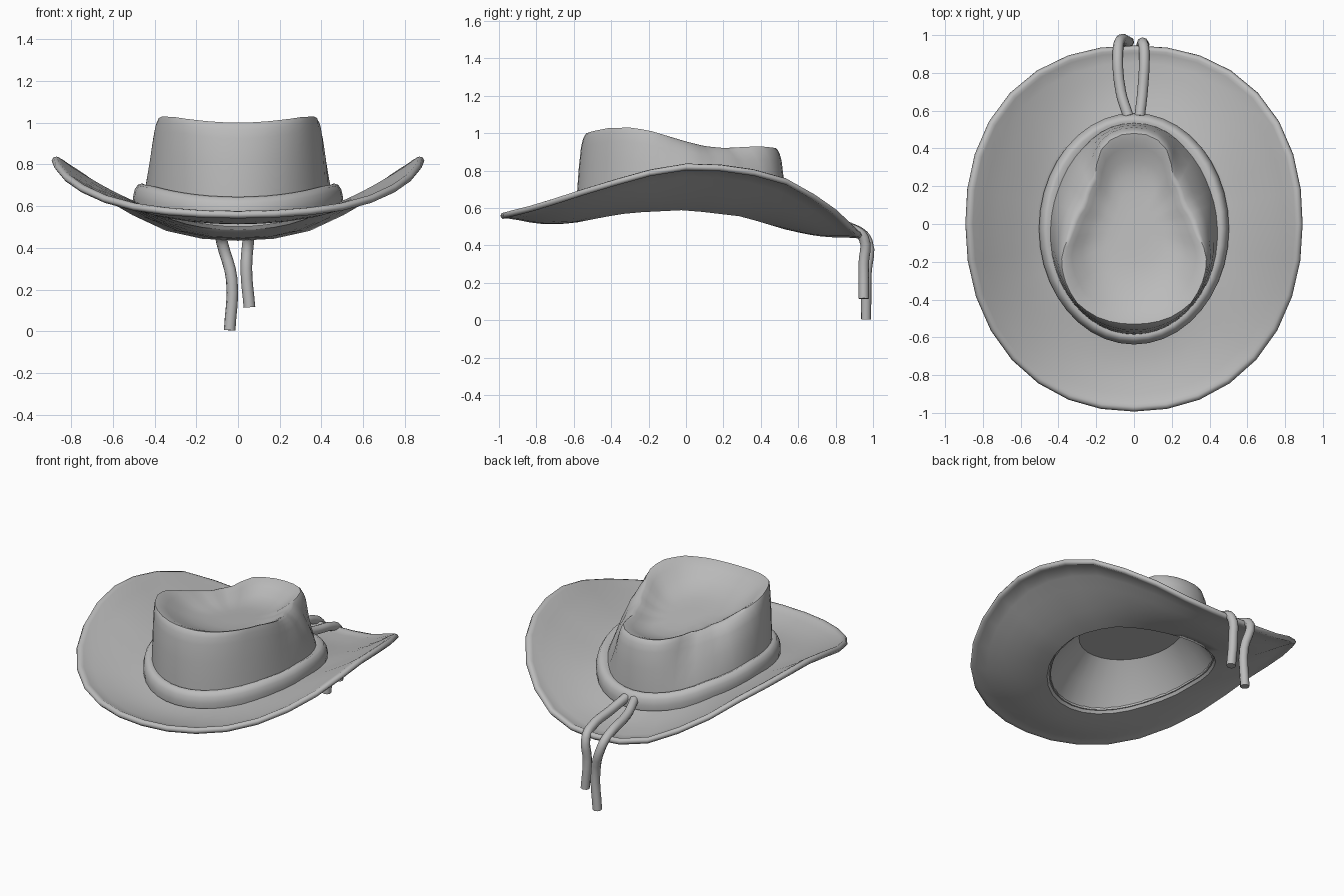
import bpy, bmesh
from math import pi, sin, cos, atan2, hypot, radians
from mathutils import Vector

cube = bpy.data.objects.get("Cube")
if cube:
    bpy.data.objects.remove(cube)

felt = bpy.data.materials.new("grey felt")
felt.use_nodes = True
GREY = (0.5, 0.5, 0.5, 1)
felt.diffuse_color = GREY
felt.node_tree.nodes["Principled BSDF"].inputs["Base Color"].default_value = GREY


def interp(keys, v):
    """Linear interpolation through (position, value) keys."""
    if v <= keys[0][0]:
        return keys[0][1]
    for (a, p), (b, q) in zip(keys, keys[1:]):
        if v <= b:
            return p + (q - p) * (v - a) / (b - a)
    return keys[-1][1]


def finish(obj, angle):
    obj.data.materials.append(felt)
    bpy.ops.object.select_all(action="DESELECT")
    obj.select_set(True)
    bpy.context.view_layer.objects.active = obj
    bpy.ops.object.shade_smooth_by_angle(angle=radians(angle))


def loft(name, rings, loop=False, cap=False, angle=40):
    """Skin closed rings of points; loop joins last to first, cap fills the last."""
    bm = bmesh.new()
    rows = [[bm.verts.new(p) for p in ring] for ring in rings]
    pairs = list(zip(rows, rows[1:])) + ([(rows[-1], rows[0])] if loop else [])
    n = len(rows[0])
    for lower, upper in pairs:
        for i in range(n):
            j = (i + 1) % n
            bm.faces.new((lower[i], lower[j], upper[j], upper[i]))
    if cap:
        bm.faces.new(rows[-1])
    bmesh.ops.recalc_face_normals(bm, faces=bm.faces)
    mesh = bpy.data.meshes.new(name)
    bm.to_mesh(mesh)
    bm.free()
    obj = bpy.data.objects.new(name, mesh)
    bpy.context.collection.objects.link(obj)
    finish(obj, angle)


def angles(n):
    return [2 * pi * i / n for i in range(n)]


# Height guides along the hat's length
HEAD_Z = [(-.6, .525), (-.45, .555), (-.3, .58), (0, .595), (.3, .56), (.55, .485)]
EDGE_Z = [(-1, .555), (-.8, .605), (-.6, .67), (-.4, .73), (-.2, .785), (0, .817), (.2, .812),
          (.45, .775), (.6, .718), (.8, .585), (.9, .49), (.95, .445)]
RIM_Z = [(-.53, 1.0), (-.5, 1.01), (-.42, 1.026), (-.3, 1.03), (-.2, 1.015), (-.1, .985),
         (0, .955), (.1, .93), (.2, .92), (.4, .93), (.48, .92)]
DENT_Z = [(-.4, .91), (-.1, .88), (.3, .84)]
MID_Y = -.025


def head(a, grow=0.0):
    """Oval of the head opening, widened by grow."""
    return Vector(((.445 + grow) * cos(a), MID_Y + (.555 + grow) * sin(a), 0))


def edge(a, inset=0.0):
    """Outer outline of the brim, slightly squared, more so at the back."""
    c, s = cos(a), sin(a)
    e, length = (2.25, .945) if s > 0 else (2.15, .993)
    r = (abs(c) ** e + abs(s) ** e) ** (-1 / e)
    return Vector(((.893 - inset) * r * c, (length - inset) * r * s, 0))


def brim_point(a, t, lift, inset):
    p, q = head(a), edge(a, inset)
    low, high = interp(HEAD_Z, p.y), interp(EDGE_Z, edge(a).y)
    point = p.lerp(q, t)
    point.z = low + (high - low) * t ** 1.25 - .02 * abs(sin(a)) ** 2 * sin(pi * t) + lift
    return point


# Brim: underside, rolled lip, upper side
steps = [0, .17, .34, .5, .67, .84]
section = [(t, -.006, .03) for t in steps]
section += [(1, -.012, .03), (1, -.016, .012), (1, 0, 0), (1, .016, .008), (1, .02, .025), (1, .012, .04)]
section += [(t, .014, .03) for t in reversed(steps)]
loft("brim", [[brim_point(a, *s) for a in angles(32)] for s in section], loop=True, angle=80)

# Teardrop outline of the crown's top edge, as radius by angle
HALF_RIM = [(0, -.53), (.18, -.5), (.3, -.42), (.365, -.3), (.385, -.2), (.335, -.05),
            (.26, .1), (.205, .25), (.17, .4), (.1, .465), (0, .48)]
RIM_R = [(atan2(y - MID_Y, x), hypot(x, y - MID_Y)) for x, y in HALF_RIM]


def rim(a, scale=1.0):
    c, s = cos(a), sin(a)
    r = interp(RIM_R, atan2(s, abs(c))) * scale
    return Vector((r * c, MID_Y + r * s, 0))


def wall_point(a, height, blend):
    """Upright rounded wall, leaning evenly where the top is pinched in."""
    base, top = head(a, .008), rim(a)
    z0, z1 = interp(HEAD_Z, base.y), interp(RIM_Z, top.y)
    pinch = min(1, max(0, ((base - top).length - .08) / .12))
    point = base.lerp(top, blend + (height ** 1.6 - blend) * pinch * .6)
    point.z = z0 + (z1 - z0) * height
    return point


def dent_point(a, scale, depth):
    point = rim(a, scale)
    z1 = interp(RIM_Z, rim(a).y)
    point.z = z1 + (interp(DENT_Z, point.y) - z1) * depth
    return point


# Crown: leaning wall, rounded shoulder, pinched hollow on top
WALL = [(0, 0), (.3, .08), (.6, .25), (.84, .46), (.93, .64), (.98, .84), (1, 1)]
DENT = [(.95, .07), (.86, .3), (.72, .66), (.56, .9), (.38, 1), (.18, 1), (.03, 1)]
rings = [[wall_point(a, *w) for a in angles(48)] for w in WALL]
rings += [[dent_point(a, *d) for a in angles(48)] for d in DENT]
loft("crown", rings, cap=True, angle=50)


# Lining inside the crown, meeting the brim's underside
def lining_point(a, scale, height):
    p = head(a)
    z0 = interp(HEAD_Z, p.y) - .006
    return Vector((p.x * scale, MID_Y + (p.y - MID_Y) * scale, z0 + (.79 - z0) * height))


LINING = [(1, 0), (.82, .55), (.62, 1)]
loft("crown_lining", [[lining_point(a, *k) for a in angles(32)] for k in LINING], cap=True, angle=25)


# Padded hat band around the crown's foot
def band_point(a, grow, lift):
    p = head(a, grow)
    p.z = interp(HEAD_Z, head(a).y) + lift
    return p


BAND = [(-.02, .01), (.055, .015), (.058, .05), (.05, .085), (.035, .108), (.015, .115), (-.02, .1)]
loft("hat_band", [[band_point(a, *b) for a in angles(40)] for b in BAND], loop=True, angle=60)


# Cords: from the band, over the back brim, hanging down
def cord(name, points, radius=.028):
    curve = bpy.data.curves.new(name, "CURVE")
    curve.dimensions = "3D"
    curve.bevel_depth = radius
    curve.bevel_resolution = 2
    curve.resolution_u = 4
    curve.use_fill_caps = True
    spline = curve.splines.new("BEZIER")
    spline.bezier_points.add(len(points) - 1)
    for b, p in zip(spline.bezier_points, points):
        b.co = p
        b.handle_left_type = b.handle_right_type = "AUTO"
    temp = bpy.data.objects.new(name, curve)
    bpy.context.collection.objects.link(temp)
    bpy.context.view_layer.update()
    mesh = bpy.data.meshes.new_from_object(temp.evaluated_get(bpy.context.evaluated_depsgraph_get()))
    bpy.data.objects.remove(temp)
    obj = bpy.data.objects.new(name, mesh)
    bpy.context.collection.objects.link(obj)
    finish(obj, 50)


cord("long_cord", [(-.03, .57, .56), (-.07, .7, .525), (-.085, .92, .475), (-.075, .97, .42),
                   (-.03, .965, .25), (-.04, .962, .005)])
cord("short_cord", [(.03, .57, .56), (.045, .7, .525), (.055, .9, .48), (.05, .95, .44),
                    (.04, .95, .3), (.055, .95, .115)])
